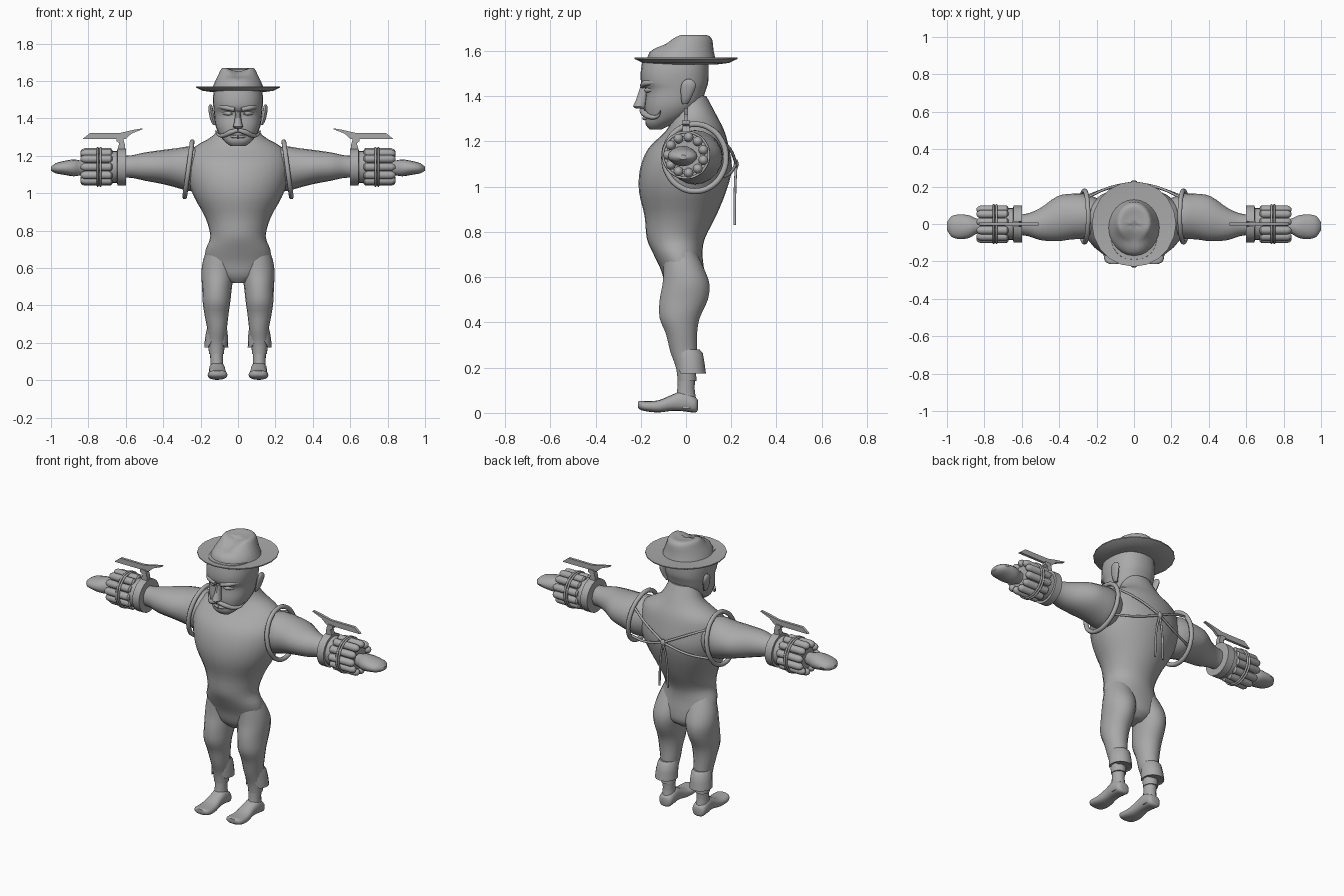
import bpy, bmesh, math
from mathutils import Vector

grey = bpy.data.materials.new("plain grey")
grey.diffuse_color = (0.40, 0.40, 0.40, 1)


def finish(ob, mirror=False):
    ob.data.materials.append(grey)
    if mirror:
        ob.modifiers.new("Mirror", 'MIRROR')
    return ob


def mesh_object(name, bm, mirror=False):
    bmesh.ops.recalc_face_normals(bm, faces=bm.faces)
    me = bpy.data.meshes.new(name)
    bm.to_mesh(me)
    bm.free()
    ob = bpy.data.objects.new(name, me)
    bpy.context.collection.objects.link(ob)
    return finish(ob, mirror)


def spline(secs, steps):
    """Smoothly interpolate section parameters."""
    v = [Vector(s) for s in secs]
    out = []
    for i in range(len(v) - 1):
        a, b, c, d = v[max(i - 1, 0)], v[i], v[i + 1], v[min(i + 2, len(v) - 1)]
        for k in range(steps):
            t = k / steps
            out.append(b + (c - a) * (t / 2) + (a - 2.5 * b + 2 * c - d / 2) * t * t
                       + (1.5 * (b - c) + (d - a) / 2) * t ** 3)
    return out + [v[-1]]


def loft(name, axis, secs, n=20, steps=3, power=1.0, mirror=False, warp=None):
    """Rings along an axis: (position, centre1, radius1, centre2, radius2)."""
    bm = bmesh.new()
    rings = []
    for t, c1, r1, c2, r2 in spline(secs, steps):
        ring = []
        for k in range(n):
            a = 2 * math.pi * k / n
            u, w = math.cos(a), math.sin(a)
            p = c1 + r1 * math.copysign(abs(u) ** power, u)
            q = c2 + r2 * math.copysign(abs(w) ** power, w)
            co = Vector({'x': (t, p, q), 'y': (p, t, q), 'z': (p, q, t)}[axis])
            ring.append(bm.verts.new(warp(co) if warp else co))
        rings.append(ring)
    for a, b in zip(rings, rings[1:]):
        for k in range(n):
            bm.faces.new((a[k], a[(k + 1) % n], b[(k + 1) % n], b[k]))
    bm.faces.new(rings[0])
    bm.faces.new(rings[-1])
    return mesh_object(name, bm, mirror)


def plate(name, pts, half, mirror=False):
    """Outline in x and z, given a thickness along y."""
    bm = bmesh.new()
    f = bm.faces.new([bm.verts.new((x, -half, z)) for x, z in pts])
    g = bmesh.ops.extrude_face_region(bm, geom=[f])
    bmesh.ops.translate(bm, vec=(0, 2 * half, 0),
                        verts=[v for v in g['geom'] if isinstance(v, bmesh.types.BMVert)])
    return mesh_object(name, bm, mirror)


def cord(name, pts, r, radii=None, mirror=True, cyclic=False):
    cu = bpy.data.curves.new(name, 'CURVE')
    cu.dimensions = '3D'
    cu.bevel_depth, cu.bevel_resolution, cu.resolution_u = r, 2, 4
    cu.use_fill_caps = True
    sp = cu.splines.new('BEZIER')
    sp.bezier_points.add(len(pts) - 1)
    sp.use_cyclic_u = cyclic
    for i, p in enumerate(pts):
        b = sp.bezier_points[i]
        b.co = p
        b.handle_left_type = b.handle_right_type = 'AUTO'
        b.radius = radii[i] if radii else 1
    ob = bpy.data.objects.new(name, cu)
    bpy.context.collection.objects.link(ob)
    return finish(ob, mirror)


# Torso from crotch to neck
loft("torso", 'z', [
    (0.52, 0, 0.05, -0.01, 0.05), (0.56, 0, 0.14, -0.005, 0.085), (0.63, 0, 0.175, -0.015, 0.095),
    (0.70, 0, 0.172, -0.035, 0.108), (0.77, 0, 0.148, -0.045, 0.128), (0.87, 0, 0.175, -0.025, 0.158),
    (0.98, 0, 0.235, -0.015, 0.193), (1.08, 0, 0.27, 0.0, 0.203), (1.17, 0, 0.272, 0.012, 0.178),
    (1.245, 0, 0.235, 0.04, 0.13), (1.31, 0, 0.13, 0.04, 0.098), (1.40, 0, 0.085, 0.02, 0.07)], n=28)

# Legs, trouser cuffs and pointed feet
loft("leg", 'z', [
    (0.14, 0.115, 0.04, 0.005, 0.042), (0.20, 0.115, 0.045, 0.0, 0.045), (0.27, 0.112, 0.052, -0.01, 0.06),
    (0.35, 0.115, 0.064, -0.02, 0.07), (0.42, 0.115, 0.074, -0.028, 0.09), (0.50, 0.112, 0.08, -0.01, 0.108),
    (0.57, 0.108, 0.088, 0.0, 0.105), (0.64, 0.10, 0.087, -0.01, 0.09), (0.72, 0.09, 0.07, -0.03, 0.07)],
    n=18, mirror=True)


def cuff_slit(co):  # raise the middle of the front edge into a notch
    if co.z < 0.26 and co.y < 0 and abs(co.x - 0.115) < 0.03:
        co.z += 0.035
    return co


cuff = loft("trouser_cuff", 'z', [
    (0.28, 0.113, 0.05, 0.0, 0.06), (0.265, 0.113, 0.056, 0.01, 0.064), (0.22, 0.115, 0.062, 0.018, 0.064),
    (0.175, 0.116, 0.064, 0.022, 0.066), (0.18, 0.116, 0.05, 0.02, 0.05)], n=16, steps=1, mirror=True,
    warp=cuff_slit)
loft("ankle", 'z', [
    (0.02, 0.112, 0.04, 0.005, 0.043), (0.06, 0.113, 0.036, 0.0, 0.045), (0.11, 0.114, 0.034, 0.0, 0.038),
    (0.20, 0.115, 0.038, 0.005, 0.04)], n=16, mirror=True)
loft("foot", 'y', [
    (0.052, 0.112, 0.02, 0.035, 0.022), (0.04, 0.112, 0.04, 0.036, 0.035), (-0.01, 0.112, 0.043, 0.052, 0.045),
    (-0.06, 0.11, 0.043, 0.045, 0.036), (-0.12, 0.11, 0.05, 0.029, 0.027), (-0.17, 0.109, 0.053, 0.029, 0.023),
    (-0.20, 0.108, 0.046, 0.033, 0.02), (-0.213, 0.108, 0.025, 0.037, 0.013)], n=16, power=0.8, mirror=True)

# Arms and hands
loft("arm", 'x', [
    (0.17, 0.035, 0.09, 1.13, 0.10), (0.25, 0.04, 0.118, 1.13, 0.12), (0.33, 0.04, 0.122, 1.135, 0.105),
    (0.41, 0.028, 0.12, 1.14, 0.09), (0.50, 0.0, 0.086, 1.142, 0.075), (0.57, -0.004, 0.06, 1.142, 0.06),
    (0.64, -0.004, 0.052, 1.14, 0.06)], n=20, mirror=True)
loft("hand", 'x', [
    (0.80, -0.01, 0.03, 1.135, 0.03), (0.845, -0.012, 0.042, 1.135, 0.04), (0.88, -0.014, 0.06, 1.135, 0.045),
    (0.93, -0.015, 0.066, 1.135, 0.037), (0.975, -0.013, 0.055, 1.133, 0.027), (1.0, -0.012, 0.02, 1.13, 0.01)],
    n=16, mirror=True)

# Gauntlets: wrist collar, core, ring of capsules and binding bands
loft("gauntlet_collar", 'x', [(0.598, 0, 0.06, 1.14, 0.06), (0.60, 0, 0.098, 1.14, 0.098),
                              (0.645, 0, 0.098, 1.14, 0.098), (0.646, 0, 0.085, 1.14, 0.085),
                              (0.69, 0, 0.085, 1.14, 0.085)], n=24, steps=1, mirror=True)
loft("gauntlet_core", 'x', [(0.66, 0, 0.066, 1.14, 0.066), (0.82, 0, 0.066, 1.14, 0.066)],
     n=20, steps=1, mirror=True)
for i in range(11):
    a = 2 * math.pi * (i + 0.5) / 11
    y, z = 0.08 * math.cos(a), 1.14 + 0.08 * math.sin(a)
    loft("capsule", 'x', [(x, y, r, z, r) for x, r in (
        (0.672, 0.012), (0.68, 0.022), (0.82, 0.022), (0.835, 0.016), (0.842, 0.006))],
        n=10, steps=1, mirror=True)
for x in (0.735, 0.75):
    pts = [(x, 0.101 * math.cos(k * math.pi / 6), 1.14 + 0.101 * math.sin(k * math.pi / 6)) for k in range(12)]
    cord("capsule_band", pts, 0.006, cyclic=True)

# Blades on the wrists with their brackets
plate("wrist_blade", [(0.51, 1.347), (0.56, 1.338), (0.63, 1.322), (0.79, 1.322), (0.83, 1.29),
                      (0.60, 1.29), (0.57, 1.318), (0.51, 1.342)], 0.008, True)
plate("blade_bracket", [(0.605, 1.23), (0.605, 1.26), (0.615, 1.295), (0.65, 1.295), (0.65, 1.278),
                        (0.635, 1.268), (0.645, 1.23)], 0.015, True)

# Shoulder ropes, back lacing, knot and hanging cords
ring = [(0.265 - 0.02 * math.sin(a), 0.04 + 0.137 * math.cos(a), 1.128 + 0.148 * math.sin(a))
        for a in (k * math.pi / 6 for k in range(12))]
cord("shoulder_rope", ring, 0.013, cyclic=True)
cord("upper_strap", [(0.255, 0.14, 1.22), (0.13, 0.195, 1.165), (0, 0.222, 1.10)], 0.007)
cord("lower_strap", [(0.275, 0.14, 1.04), (0.14, 0.19, 1.055), (0, 0.222, 1.10)], 0.007)
cord("hanging_cord", [(0, 0.222, 1.10), (0.02, 0.217, 1.0), (0.028, 0.215, 0.83)], 0.006)
loft("knot", 'z', [(1.08, 0, 0.005, 0.222, 0.005), (1.10, 0, 0.018, 0.222, 0.012),
                   (1.12, 0, 0.005, 0.222, 0.005)], n=10)

# Head with jaw, chin, ears and face
loft("head", 'z', [
    (1.252, 0, 0.04, -0.135, 0.025), (1.275, 0, 0.07, -0.12, 0.058), (1.31, 0, 0.098, -0.085, 0.095),
    (1.36, 0, 0.12, -0.06, 0.123), (1.425, 0, 0.128, -0.045, 0.132), (1.46, 0, 0.132, -0.05, 0.148),
    (1.51, 0, 0.134, -0.05, 0.15), (1.57, 0, 0.125, -0.045, 0.145)], n=24, power=0.85)
loft("ear", 'z', [
    (1.365, 0.125, 0.008, -0.005, 0.012), (1.39, 0.135, 0.012, 0.0, 0.022), (1.44, 0.145, 0.013, 0.01, 0.033),
    (1.465, 0.147, 0.01, 0.012, 0.025), (1.475, 0.146, 0.004, 0.012, 0.01)], n=12, mirror=True)
loft("nose", 'z', [(1.345, 0, 0.012, -0.2, 0.022), (1.355, 0, 0.026, -0.205, 0.03),
                   (1.38, 0, 0.02, -0.198, 0.026), (1.44, 0, 0.012, -0.185, 0.018)], n=10, steps=2)
cord("brow", [(0.018, -0.192, 1.447), (0.07, -0.178, 1.458), (0.115, -0.12, 1.462)], 0.014, (0.9, 1, 0.5))
loft("eye", 'x', [(0.03, -0.178, 0.006, 1.425, 0.004), (0.05, -0.172, 0.012, 1.426, 0.011),
                  (0.075, -0.155, 0.012, 1.427, 0.008), (0.09, -0.14, 0.005, 1.427, 0.003)], n=10, mirror=True)
cord("moustache", [(0, -0.195, 1.338), (0.04, -0.186, 1.325), (0.08, -0.155, 1.308), (0.105, -0.125, 1.312),
                   (0.122, -0.112, 1.335)], 0.014, (0.8, 1, 0.8, 0.5, 0.15))
cord("lower_lip", [(0, -0.185, 1.302), (0.03, -0.176, 1.303), (0.05, -0.16, 1.307)], 0.009, (1, 0.8, 0.3))

# Hat: dished brim and pinched crown
loft("hat_brim", 'z', [(1.54, 0, 0.135, 0, 0.135), (1.547, 0, 0.19, 0, 0.19), (1.565, 0, 0.225, 0, 0.228),
                       (1.571, 0, 0.225, 0, 0.228), (1.566, 0, 0.16, 0, 0.17)], n=20, steps=1)


def pinch(co):  # dent the front and crease the top
    if co.z > 1.59:
        h = (co.z - 1.59) / 0.08
        co.z -= h * 0.035 * min(1, max(0, (-co.y - 0.03) / 0.06))
        co.z -= h * 0.014 * max(0, 1 - abs(co.x) / 0.06) * (co.y < 0)
        if co.y < 0:
            co.x *= 1 - 0.15 * h * min(1, -co.y / 0.1)
    return co


loft("hat_crown", 'z', [
    (1.56, 0, 0.138, -0.02, 0.152), (1.60, 0, 0.122, -0.02, 0.142), (1.64, 0, 0.103, -0.01, 0.128),
    (1.66, 0, 0.092, 0.0, 0.11), (1.67, 0, 0.078, 0.0, 0.09), (1.664, 0, 0.045, 0.0, 0.05),
    (1.662, 0, 0.01, 0.0, 0.01)], n=24, steps=2, warp=pinch)

# Smooth shading with sharp edges kept
bpy.ops.object.select_all(action='DESELECT')
for ob in bpy.context.scene.objects:
    if ob.type == 'MESH':
        ob.select_set(True)
        bpy.context.view_layer.objects.active = ob
bpy.ops.object.shade_smooth_by_angle(angle=math.radians(40))
